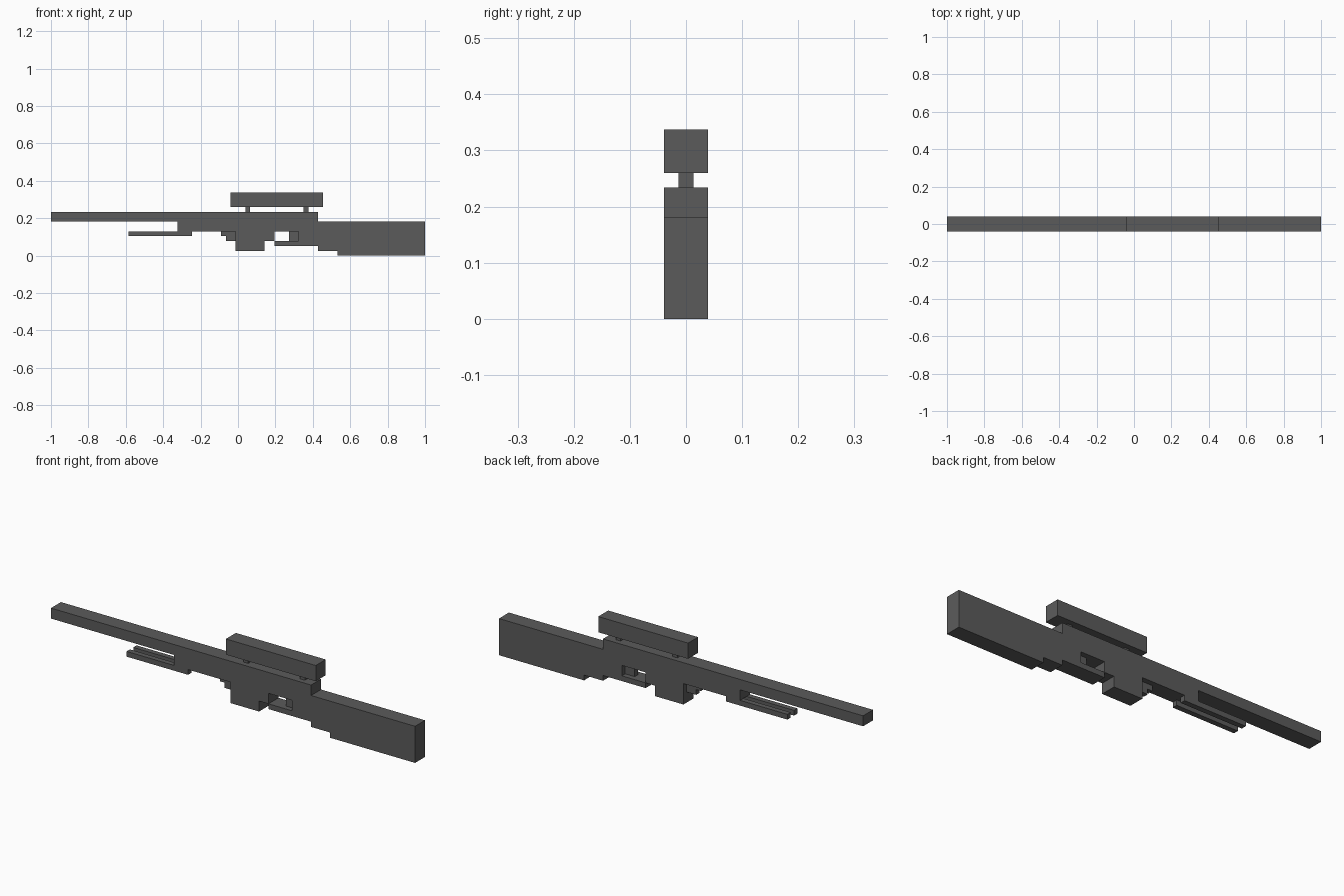
import bpy, bmesh

if "Cube" in bpy.data.objects:
    bpy.data.objects.remove(bpy.data.objects["Cube"])

# The model sits on a regular block grid: 77 blocks long, 3 wide, 13 high
V = 2 / 77

mat = bpy.data.materials.new("dark_gunmetal_grey")
mat.diffuse_color = (0.105, 0.105, 0.105, 1)
mat.use_nodes = True
mat.node_tree.nodes["Principled BSDF"].inputs["Base Color"].default_value = mat.diffuse_color


def extrude_profile(name, points, y0=-1.5, y1=1.5):
    """Extrude an x/z outline (in blocks) from y0 to y1."""
    bm = bmesh.new()
    face = bm.faces.new([bm.verts.new(((x - 38.5) * V, y0 * V, z * V)) for x, z in points])
    ext = bmesh.ops.extrude_face_region(bm, geom=[face])
    verts = [g for g in ext["geom"] if isinstance(g, bmesh.types.BMVert)]
    bmesh.ops.translate(bm, verts=verts, vec=(0, (y1 - y0) * V, 0))
    bmesh.ops.recalc_face_normals(bm, faces=bm.faces)
    mesh = bpy.data.meshes.new(name)
    bm.to_mesh(mesh)
    bm.free()
    mesh.materials.append(mat)
    obj = bpy.data.objects.new(name, mesh)
    bpy.context.collection.objects.link(obj)
    return obj


def box(name, x0, x1, z0, z1, y0=-1.5, y1=1.5):
    return extrude_profile(name, [(x0, z0), (x1, z0), (x1, z1), (x0, z1)], y0, y1)


# Barrel, receiver, magazine and stock as one continuous silhouette
extrude_profile("rifle_body", [
    (0, 7), (26, 7), (26, 5), (38, 5),          # barrel underside, fore-end
    (38, 1), (44, 1), (44, 3), (46, 3),         # magazine
    (46, 5), (51, 5), (51, 2), (55, 2),         # trigger opening, grip
    (55, 1), (59, 1), (59, 0), (77, 0),         # stock underside
    (77, 7), (55, 7), (55, 9), (0, 9)])         # stock top, barrel top

# Trigger guard and trigger
box("trigger_guard", 46, 51, 2, 3)
box("trigger", 49, 51, 3, 5, -0.5, 0.5)

# Thin stepped catch in front of the magazine
extrude_profile("magazine_catch", [(35, 5), (35, 4), (36, 4), (36, 3), (38, 3), (38, 5)], -0.5, 0.5)

# Folded bipod legs on either side
for side, y in (("front", -1.5), ("back", 0.5)):
    box("bipod_leg_" + side, 16, 29, 4, 5, y, y + 1)

# Scope and its two mounts
box("scope", 37, 56, 10, 13)
for i, x in enumerate((40, 52)):
    box(f"scope_mount_{i + 1}", x, x + 1, 9, 10, -0.5, 0.5)
